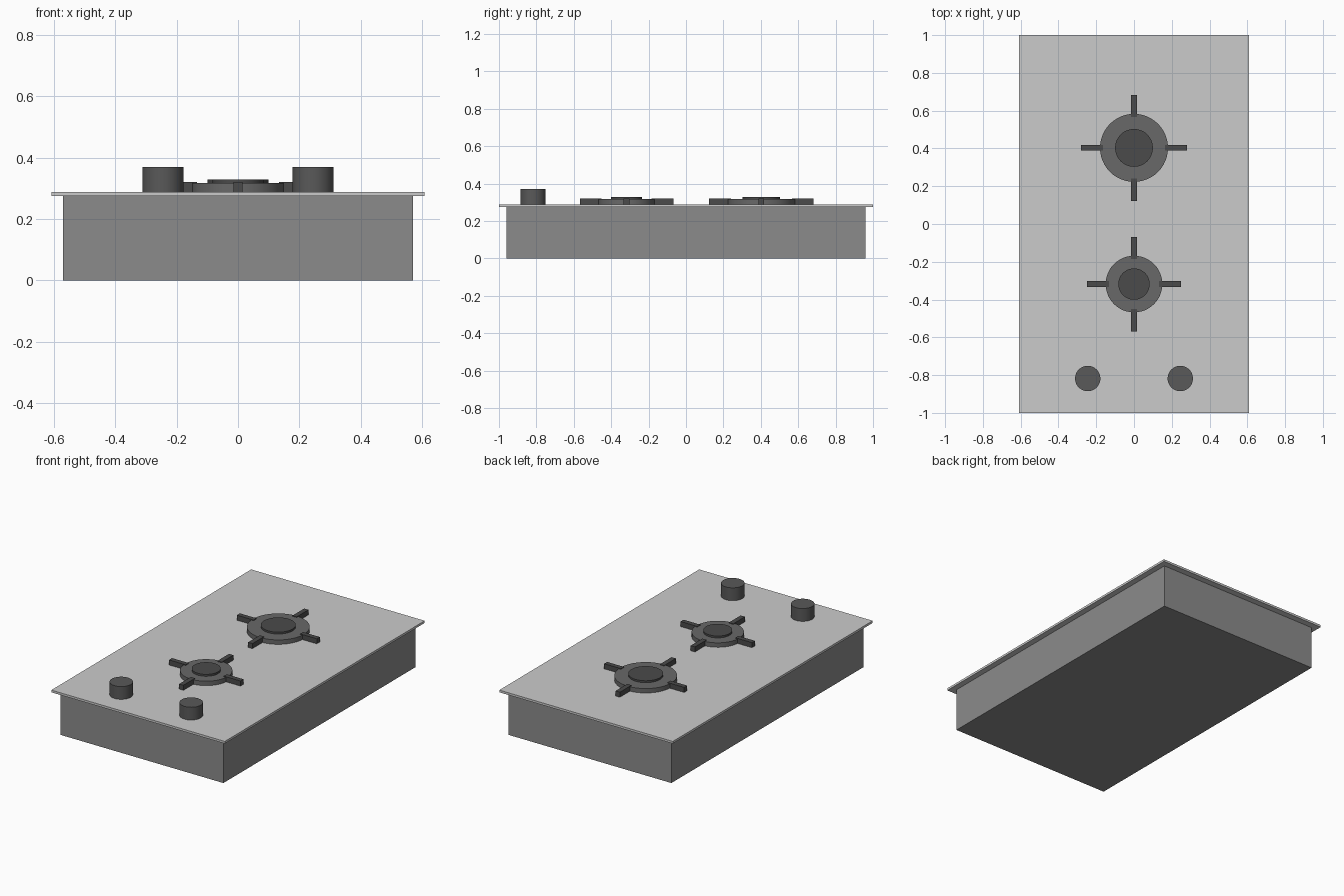
import bpy, math

if "Cube" in bpy.data.objects:
    bpy.data.objects.remove(bpy.data.objects["Cube"])

PLATE_TOP = 0.289


def material(name, r, g, b):
    mat = bpy.data.materials.new(name)
    mat.diffuse_color = (r, g, b, 1)
    mat.use_nodes = True
    mat.node_tree.nodes["Principled BSDF"].inputs["Base Color"].default_value = mat.diffuse_color
    return mat


STEEL = material("brushed_steel", 0.80, 0.81, 0.82)
HOUSING = material("housing_grey", 0.26, 0.26, 0.26)
IRON = material("burner_grey", 0.14, 0.14, 0.14)
BLACK = material("dark_enamel", 0.07, 0.07, 0.07)
KNOB = material("knob_grey", 0.10, 0.10, 0.10)


def box(name, mat, x, y, z0, z1, sx, sy):
    bpy.ops.mesh.primitive_cube_add(size=1, location=(x, y, (z0 + z1) / 2))
    ob = bpy.context.object
    ob.name = name
    ob.scale = (sx, sy, z1 - z0)
    bpy.ops.object.transform_apply(location=False, rotation=False, scale=True)
    ob.data.materials.append(mat)


def disc(name, mat, x, y, z0, z1, r):
    bpy.ops.mesh.primitive_cylinder_add(vertices=48, radius=r, depth=z1 - z0,
                                        location=(x, y, (z0 + z1) / 2))
    ob = bpy.context.object
    ob.name = name
    ob.data.materials.append(mat)
    bpy.ops.object.shade_smooth_by_angle(angle=math.radians(30))


def burner(name, y, ring_r, cap_r, reach):
    disc(name + "_ring", IRON, 0, y, PLATE_TOP, 0.317, ring_r)
    disc(name + "_cap", BLACK, 0, y, 0.317, 0.329, cap_r)
    # Four pan supports overlapping the edge of the ring
    length = 0.117
    mid = reach - length / 2
    for i, (dx, dy) in enumerate([(1, 0), (0, 1), (-1, 0), (0, -1)]):
        box(f"{name}_pan_support_{i + 1}", BLACK, dx * mid, y + dy * mid,
            PLATE_TOP, 0.321, length if dx else 0.03, length if dy else 0.03)


# Body and overhanging top plate
box("lower_housing", HOUSING, 0, 0, 0, 0.275, 1.14, 1.92)
box("top_plate", STEEL, 0, 0, 0.275, PLATE_TOP, 1.215, 2.0)

# Large rear burner and smaller front burner
burner("rear_burner", 0.403, 0.18, 0.1, 0.28)
burner("front_burner", -0.318, 0.15, 0.083, 0.25)

# Control knobs
for side, x in (("left", -0.245), ("right", 0.245)):
    disc(side + "_knob", KNOB, x, -0.818, PLATE_TOP, 0.37, 0.067)
